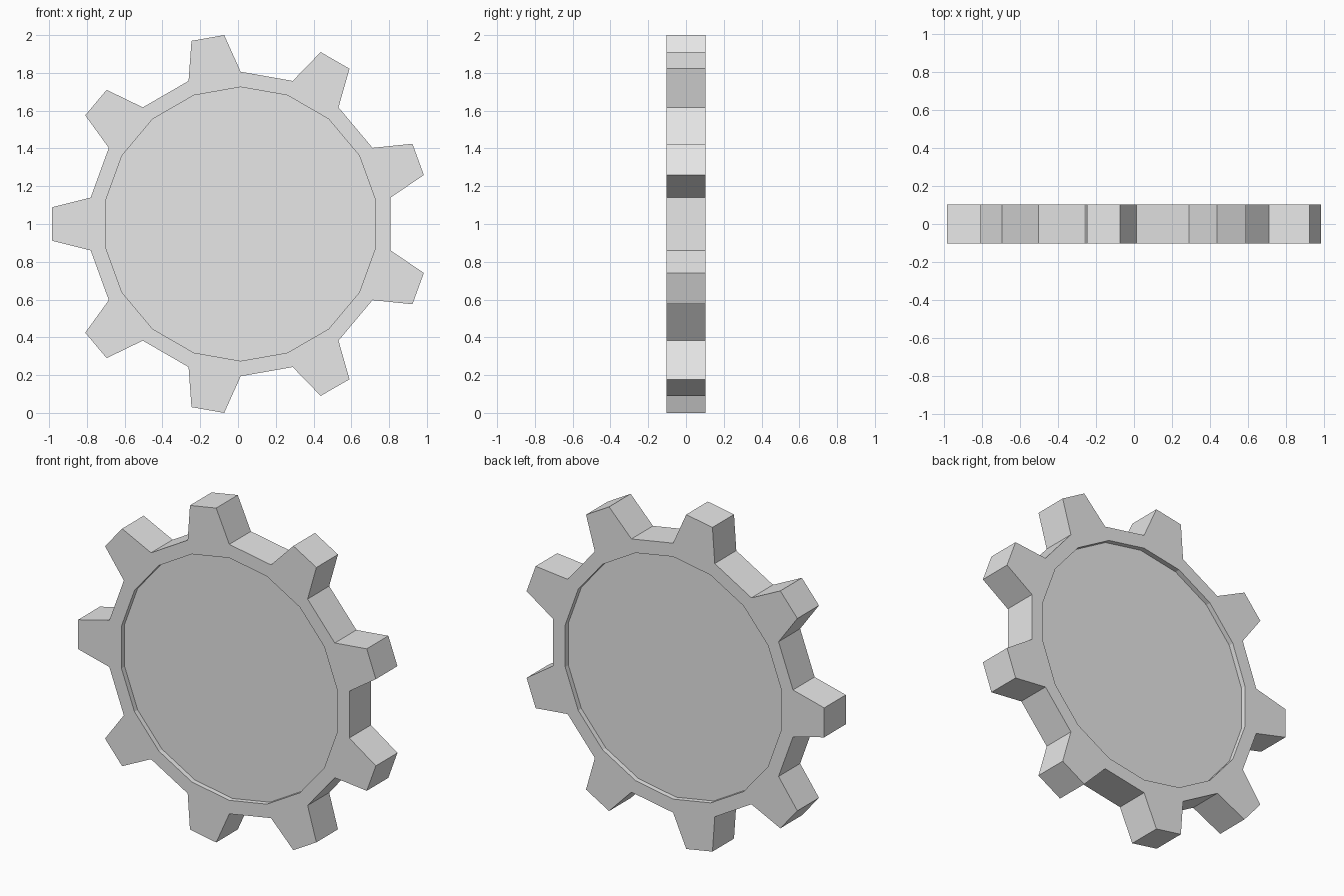
import bpy
import bmesh
from math import sin, cos, pi
from mathutils import Vector

cube = bpy.data.objects.get("Cube")
if cube:
    bpy.data.objects.remove(cube, do_unlink=True)

TEETH = 9
SECTORS = TEETH * 2
STEP = 2 * pi / SECTORS
CENTRE = Vector((0.014, 0, 1.0))
TIP_RADIUS, TIP_HALF_WIDTH = 1.0, 0.088
ROOT_RADIUS, HUB_RADIUS = 0.806, 0.725
HALF_THICKNESS, RECESS = 0.102, 0.03


def make_material(name, colour):
    mat = bpy.data.materials.new(name)
    mat.use_nodes = True
    mat.diffuse_color = colour
    mat.node_tree.nodes["Principled BSDF"].inputs["Base Color"].default_value = colour
    return mat


def polar(radius, angle):
    return CENTRE + Vector((radius * cos(angle), -HALF_THICKNESS, radius * sin(angle)))


bm = bmesh.new()
hub = [bm.verts.new(polar(HUB_RADIUS, pi + (i - 0.5) * STEP)) for i in range(SECTORS)]
root = [bm.verts.new(polar(ROOT_RADIUS, pi + (i - 0.5) * STEP)) for i in range(SECTORS)]

# Rim sectors, with a tapered tooth on every second one
for i in range(SECTORS):
    j = (i + 1) % SECTORS
    bm.faces.new((hub[i], root[i], root[j], hub[j]))
    if i % 2 == 0:
        angle = pi + i * STEP
        side = Vector((-sin(angle), 0, cos(angle))) * TIP_HALF_WIDTH
        tip = polar(TIP_RADIUS, angle)
        bm.faces.new((root[i], bm.verts.new(tip - side), bm.verts.new(tip + side), root[j]))

# Hub plate, then the full thickness of the gear
bm.faces.new(hub)
extruded = bmesh.ops.extrude_face_region(bm, geom=bm.faces[:], use_keep_orig=True)
back = [v for v in extruded["geom"] if isinstance(v, bmesh.types.BMVert)]
bmesh.ops.translate(bm, verts=back, vec=(0, 2 * HALF_THICKNESS, 0))
bmesh.ops.recalc_face_normals(bm, faces=bm.faces[:])

# Shallow recess on both sides of the hub
for face in [f for f in bm.faces if len(f.verts) == SECTORS]:
    inward = -face.normal * RECESS
    sunk = bmesh.ops.extrude_face_region(bm, geom=[face])
    verts = [v for v in sunk["geom"] if isinstance(v, bmesh.types.BMVert)]
    bmesh.ops.translate(bm, verts=verts, vec=inward)
    if face.is_valid:
        bmesh.ops.delete(bm, geom=[face], context="FACES_ONLY")
bmesh.ops.recalc_face_normals(bm, faces=bm.faces[:])

mesh = bpy.data.meshes.new("gear_wheel")
bm.to_mesh(mesh)
bm.free()
mesh.materials.append(make_material("light grey", (0.8, 0.8, 0.8, 1)))
gear = bpy.data.objects.new("gear_wheel", mesh)
bpy.context.collection.objects.link(gear)
